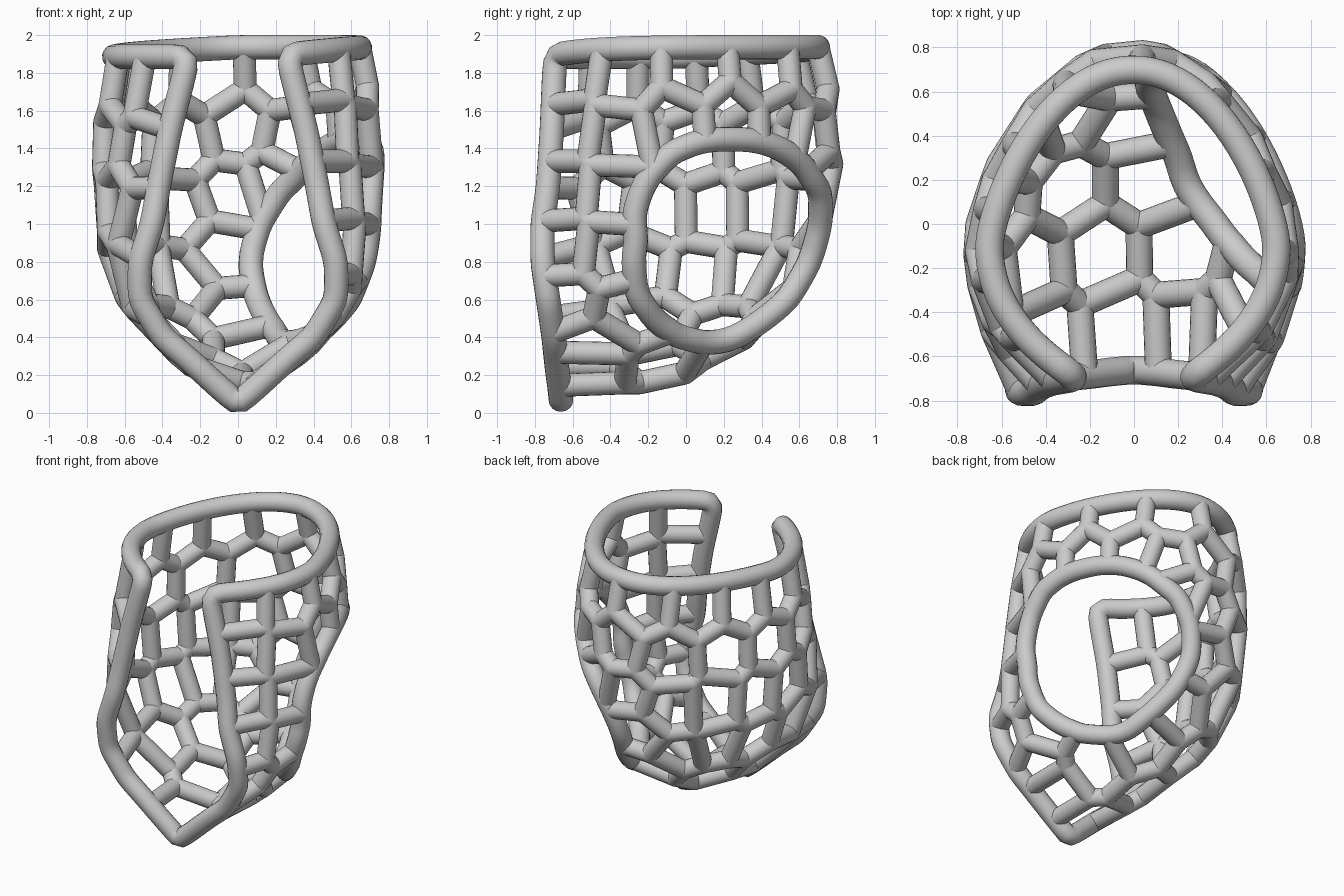
import bpy, bmesh, math
from mathutils import Vector, Matrix
from mathutils.kdtree import KDTree

if "Cube" in bpy.data.objects:
    bpy.data.objects.remove(bpy.data.objects["Cube"])

STRUT_R, RIM_R = 0.061, 0.065

# Cup cross-sections: z, half width, y of widest point, back y, opening half width, opening y
SECTIONS = [
    (0.05, 0.0, -0.65, -0.62, 0.0, -0.66), (0.145, 0.13, -0.55, -0.31, 0.11, -0.67),
    (0.21, 0.20, -0.50, 0.0, 0.18, -0.68), (0.30, 0.31, -0.42, 0.18, 0.28, -0.69),
    (0.40, 0.43, -0.33, 0.35, 0.40, -0.70), (0.60, 0.59, -0.20, 0.55, 0.52, -0.73),
    (0.80, 0.675, -0.13, 0.66, 0.52, -0.76), (1.0, 0.71, -0.10, 0.725, 0.455, -0.76),
    (1.2, 0.715, -0.09, 0.77, 0.42, -0.73), (1.5, 0.71, -0.09, 0.78, 0.36, -0.71),
    (1.75, 0.685, -0.10, 0.75, 0.295, -0.70), (1.94, 0.645, -0.10, 0.70, 0.25, -0.69)]


def section(z):
    for a, b in zip(SECTIONS, SECTIONS[1:]):
        if z <= b[0] + 1e-6:
            t = (z - a[0]) / (b[0] - a[0])
            return [p + (q - p) * t for p, q in zip(a, b)]


def surface(u, z):
    _, w, ym, back, e, f = section(z)
    s, t = math.copysign(1, u), abs(u)
    if t < 0.55:                                   # back arc
        a = t / 0.55 * math.pi / 2
        power = 1.0 + 0.4 * min(1, max(0, (z - 0.7) / 0.6))
        return Vector((s * w * math.sin(a), ym + (back - ym) * max(0, math.cos(a)) ** power, z))
    k = (t - 0.55) / 0.45                          # curl towards the front opening
    cx, cy = w, ym + (f - ym) * 0.58
    x = (1 - k) ** 2 * w + 2 * k * (1 - k) * cx + k * k * e
    y = (1 - k) ** 2 * ym + 2 * k * (1 - k) * cy + k * k * f
    return Vector((s * x, y, z))


def top_height(u):                                 # the top rim dips to the front and left
    return 1.936 - (0.04 * u ** 5 if u > 0 else 0.05 * min(1, -u / 0.5))


# Thumb hole on the right: radius every 30 degrees around its centre, in y-z
HOLE = [0.48, 0.545, 0.565, 0.545, 0.56, 0.54, 0.485, 0.55, 0.56, 0.515, 0.50, 0.48]


def in_hole(p):
    dy, dz = p.y - 0.23, p.z - 0.9
    a = (math.degrees(math.atan2(dz, dy)) % 360) / 30
    i = int(a) % 12
    r = HOLE[i] + (HOLE[(i + 1) % 12] - HOLE[i]) * (a - int(a))
    return p.x > 0.07 + 1.0 * (p.z - 0.78) ** 2 and math.hypot(dy, dz) < r + 0.005


# Thin guide shell, used only to lay out the lattice
NU, NZ = 170, 120
guide = bmesh.new()
grid = [[guide.verts.new(surface(2 * i / NU - 1, 0.05 + (top_height(2 * i / NU - 1) - 0.05)
                                 * (j / NZ) ** 1.4))
         for i in range(NU + 1)] for j in range(NZ + 1)]
for j in range(NZ):
    for i in range(NU):
        q = [grid[j][i], grid[j][i + 1], grid[j + 1][i + 1], grid[j + 1][i]]
        if not in_hole(sum((v.co for v in q), Vector()) / 4):
            guide.faces.new(q)
bmesh.ops.delete(guide, geom=[v for v in guide.verts if not v.link_faces], context='VERTS')
bmesh.ops.remove_doubles(guide, verts=guide.verts[:], dist=1e-5)
bmesh.ops.triangulate(guide, faces=guide.faces[:])
guide.verts.index_update()
verts = guide.verts[:]

# Cell centres, read per side
RIGHT = [(-.62, 1.78), (-.32, 1.76), (.07, 1.78), (.4, 1.78), (-.64, 1.49), (-.36, 1.47),
         (-.05, 1.54), (.24, 1.56), (.53, 1.5), (-.66, 1.15), (-.4, 1.15), (-.68, .88),
         (-.42, .85), (-.64, .6), (-.38, .56), (-.5, .36)]
LEFT = [(-.62, 1.70), (-.40, 1.75), (-.1, 1.77), (.19, 1.78), (.45, 1.78), (-.62, 1.35),
        (-.28, 1.43), (.03, 1.4), (.32, 1.42), (-.68, 1.02), (-.42, 1.12), (-.15, 1.07),
        (.13, 1.07), (.41, 1.07), (-.62, .7), (-.26, .76), (.09, .73), (.37, .74),
        (-.52, .4), (-.2, .46)]
BACK = [(-.13, 1.78), (.22, 1.78), (0, 1.5), (-.28, 1.42), (.29, 1.43), (-.02, 1.16),
        (.24, 1.2), (-.31, 1.06), (-.1, .84), (-.33, .69), (-.03, .52)]
BOTTOM = [(-.06, -.5), (.29, -.49), (-.15, -.11), (.16, -.13), (.04, .2), (-.28, .17)]


def nearest(pool, a, b, i, j):
    return min(pool, key=lambda v: (v.co[i] - a) ** 2 + (v.co[j] - b) ** 2).co.copy()


pools = [([v for v in verts if v.co.x > 0.05], RIGHT, 1, 2),
         ([v for v in verts if v.co.x < -0.05], LEFT, 1, 2),
         ([v for v in verts if v.co.y > 0.2], BACK, 0, 2),
         ([v for v in verts if v.co.z < 0.5], BOTTOM, 0, 1)]
seeds = [nearest(pool, a, b, i, j) for pool, pts, i, j in pools for a, b in pts]


def label():
    tree = KDTree(len(seeds))
    for i, s in enumerate(seeds):
        tree.insert(s, i)
    tree.balance()
    return [tree.find(v.co)[1] for v in verts]


# One evening-out step of the cells
lab = label()
total = [[Vector(), 0.0] for _ in seeds]
for v in verts:
    area = sum(f.calc_area() for f in v.link_faces) + 1e-9
    total[lab[v.index]][0] += v.co * area
    total[lab[v.index]][1] += area
seeds = [c / w if w else s for (c, w), s in zip(total, seeds)]
lab = label()

# Lattice nodes where three cells meet, or two cells meet an edge
meets = {}
for f in guide.faces:
    key = frozenset(lab[v.index] for v in f.verts)
    if len(key) == 3:
        meets.setdefault(key, []).append(f.calc_center_median())
pairs, nodes = {}, []
for key, pts in meets.items():
    p = sum(pts, Vector()) / len(pts)
    nodes.append(p)
    k = sorted(key)
    for a, b in ((k[0], k[1]), (k[0], k[2]), (k[1], k[2])):
        pairs.setdefault((a, b), []).append(p)
border = [e for e in guide.edges if e.is_boundary]
for e in border:
    k = tuple(sorted({lab[v.index] for v in e.verts}))
    if len(k) == 2:
        pairs.setdefault(k, []).append((e.verts[0].co + e.verts[1].co) / 2)

# Struts and rounded joints
lat = bmesh.new()
for pts in pairs.values():
    if len(pts) < 2:
        continue
    a, b = max(((p, q) for p in pts for q in pts), key=lambda t: (t[0] - t[1]).length)
    d = b - a
    if d.length < 0.01:
        continue
    m = Matrix.Translation((a + b) / 2) @ d.to_track_quat('Z', 'Y').to_matrix().to_4x4()
    bmesh.ops.create_cone(lat, cap_ends=False, segments=20, radius1=STRUT_R,
                          radius2=STRUT_R, depth=d.length, matrix=m)
for p in nodes:
    bmesh.ops.create_uvsphere(lat, u_segments=20, v_segments=12, radius=STRUT_R,
                              matrix=Matrix.Translation(p))
for f in lat.faces:
    f.smooth = True
me = bpy.data.meshes.new("lattice_struts")
lat.to_mesh(me)
bpy.context.collection.objects.link(bpy.data.objects.new("lattice_struts", me))


# Rims: trace each boundary loop, soften it, sweep a round tube
def add_rim(name, pts, rounds):
    for _ in range(rounds):
        n = len(pts)
        pts = [(pts[i - 1] + pts[i] * 2 + pts[(i + 1) % n]) / 4 for i in range(n)]
    even = [pts[0]]
    for p in pts[1:]:
        if (p - even[-1]).length > 0.035:
            even.append(p)
    cu = bpy.data.curves.new(name, 'CURVE')
    cu.dimensions = '3D'
    cu.bevel_depth, cu.bevel_resolution = RIM_R, 6
    sp = cu.splines.new('POLY')
    sp.points.add(len(even) - 1)
    for q, p in zip(sp.points, even):
        q.co = (*p, 1)
    sp.use_cyclic_u = True
    bpy.context.collection.objects.link(bpy.data.objects.new(name, cu))


left = set(border)
while left:
    e = left.pop()
    start, v = e.verts
    loop = [start.co.copy()]
    while v != start:
        loop.append(v.co.copy())
        e = next((k for k in v.link_edges if k in left), None)
        if e is None:
            break
        left.discard(e)
        v = e.other_vert(v)
    if len(loop) > 20:
        if max(p.z for p in loop) > 1.8:
            add_rim("opening_rim", loop, 8)
        else:
            add_rim("thumb_hole_rim", loop, 14)
guide.free()
